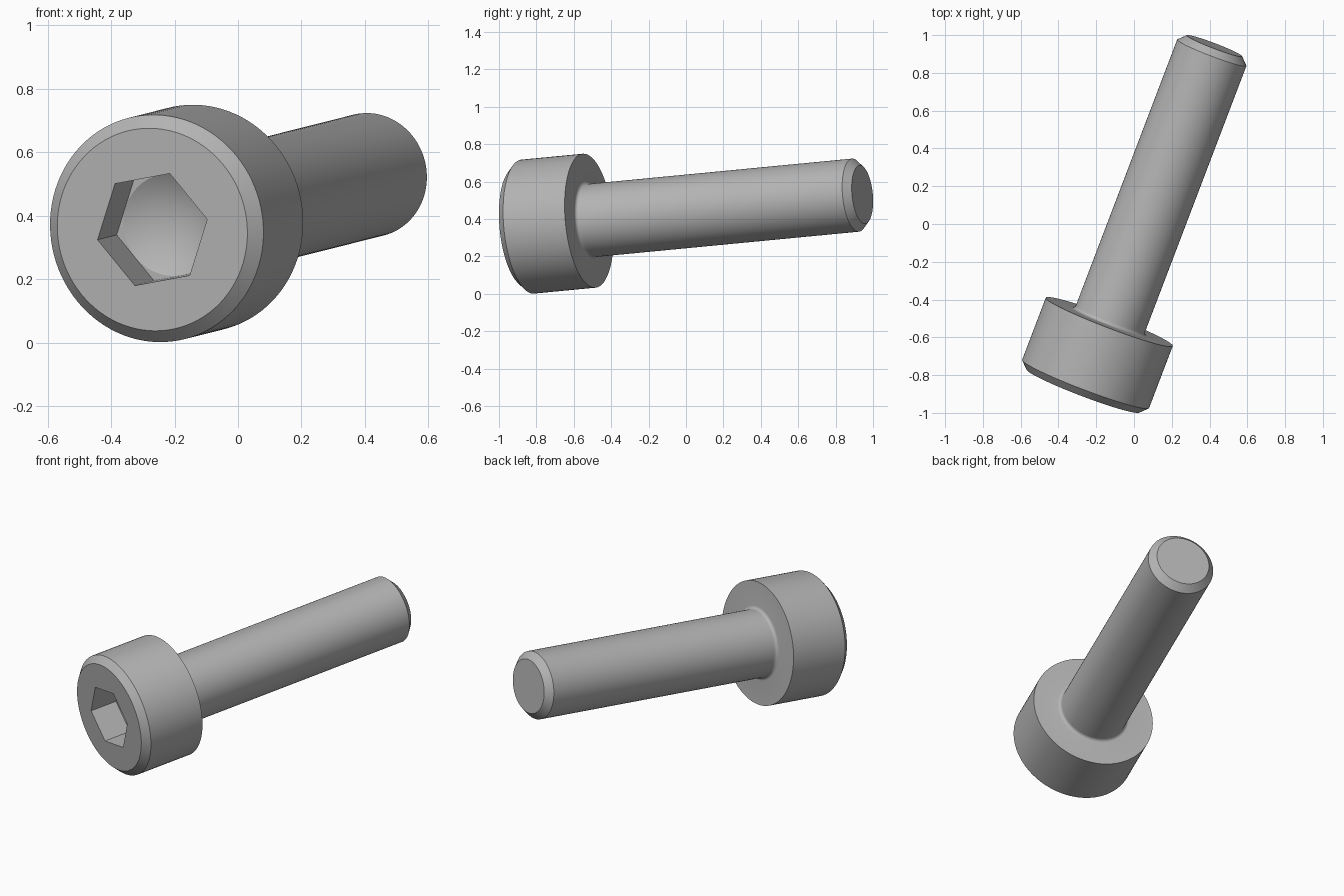
import bpy
import bmesh
from math import sin, cos, tan, pi, radians
from mathutils import Vector, Matrix

cube = bpy.data.objects.get("Cube")
if cube:
    bpy.data.objects.remove(cube, do_unlink=True)

SEGMENTS = 96            # multiple of six, so hex corners land on vertices
UNIT = 0.1308            # one millimetre of the screw
HEAD_R, HEAD_H = 2.75, 3.0
SHANK_R, LENGTH = 1.5, 15.0
BEVEL, FILLET = 0.3, 0.15
SOCKET_R, SOCKET_DEPTH = 1.25, 1.3

steel = bpy.data.materials.new("steel grey")
steel.use_nodes = True
grey = (0.46, 0.46, 0.46, 1)
steel.diffuse_color = grey
bsdf = next(n for n in steel.node_tree.nodes if n.type == "BSDF_PRINCIPLED")
bsdf.inputs["Base Color"].default_value = grey


def ring(bm, radius, height, hexagonal=False):
    """Closed loop of vertices, round or following a hexagon of that inradius."""
    verts = []
    for i in range(SEGMENTS):
        a = 2 * pi * i / SEGMENTS
        r = radius / cos(a % (pi / 3) - pi / 6) if hexagonal else radius
        verts.append(bm.verts.new((r * cos(a), r * sin(a), height)))
    return verts


# Profile along the axis, from the socket floor out and down to the tip
profile = [
    (SOCKET_R * 0.99, SOCKET_DEPTH, False),
    (SOCKET_R, SOCKET_DEPTH, True),
    (SOCKET_R, 0, True),
    (HEAD_R - BEVEL, 0, False),
    (HEAD_R, BEVEL, False),
    (HEAD_R, HEAD_H, False),
]
# Rounded neck under the head
for k in range(7):
    a = radians(15 * k)
    profile.append((SHANK_R + FILLET * (1 - sin(a)),
                    HEAD_H + FILLET * (1 - cos(a)), False))
# Shank and bevelled tip
profile += [(SHANK_R, LENGTH - BEVEL, False), (SHANK_R - BEVEL, LENGTH, False)]

bm = bmesh.new()
rings = [ring(bm, *p) for p in profile]
for a, b in zip(rings, rings[1:]):
    for i in range(SEGMENTS):
        j = (i + 1) % SEGMENTS
        bm.faces.new((a[i], a[j], b[j], b[i]))
bm.faces.new(rings[-1])

# Drilled cone at the bottom of the socket
apex = bm.verts.new((0, 0, SOCKET_DEPTH + SOCKET_R * tan(radians(30))))
for i in range(SEGMENTS):
    bm.faces.new((rings[0][i], rings[0][(i + 1) % SEGMENTS], apex))
bmesh.ops.recalc_face_normals(bm, faces=bm.faces)

# Tilt the screw: local z runs from head to tip, local x through a hex corner
axis = Vector((0.381, 1, 0.096)).normalized()
corner = Vector((0.177, -0.07, 0.033))
corner = (corner - axis * corner.dot(axis)).normalized()
turn = Matrix((corner, axis.cross(corner), axis)).transposed().to_4x4()
place = Matrix.Translation((-0.27, -0.883, 0.356)) @ turn @ Matrix.Scale(UNIT, 4)
bm.transform(place)

mesh = bpy.data.meshes.new("cap_screw")
bm.to_mesh(mesh)
bm.free()
mesh.materials.append(steel)
screw = bpy.data.objects.new("cap_screw", mesh)
bpy.context.collection.objects.link(screw)

bpy.ops.object.select_all(action="DESELECT")
screw.select_set(True)
bpy.context.view_layer.objects.active = screw
bpy.ops.object.shade_smooth_by_angle(angle=radians(28))
